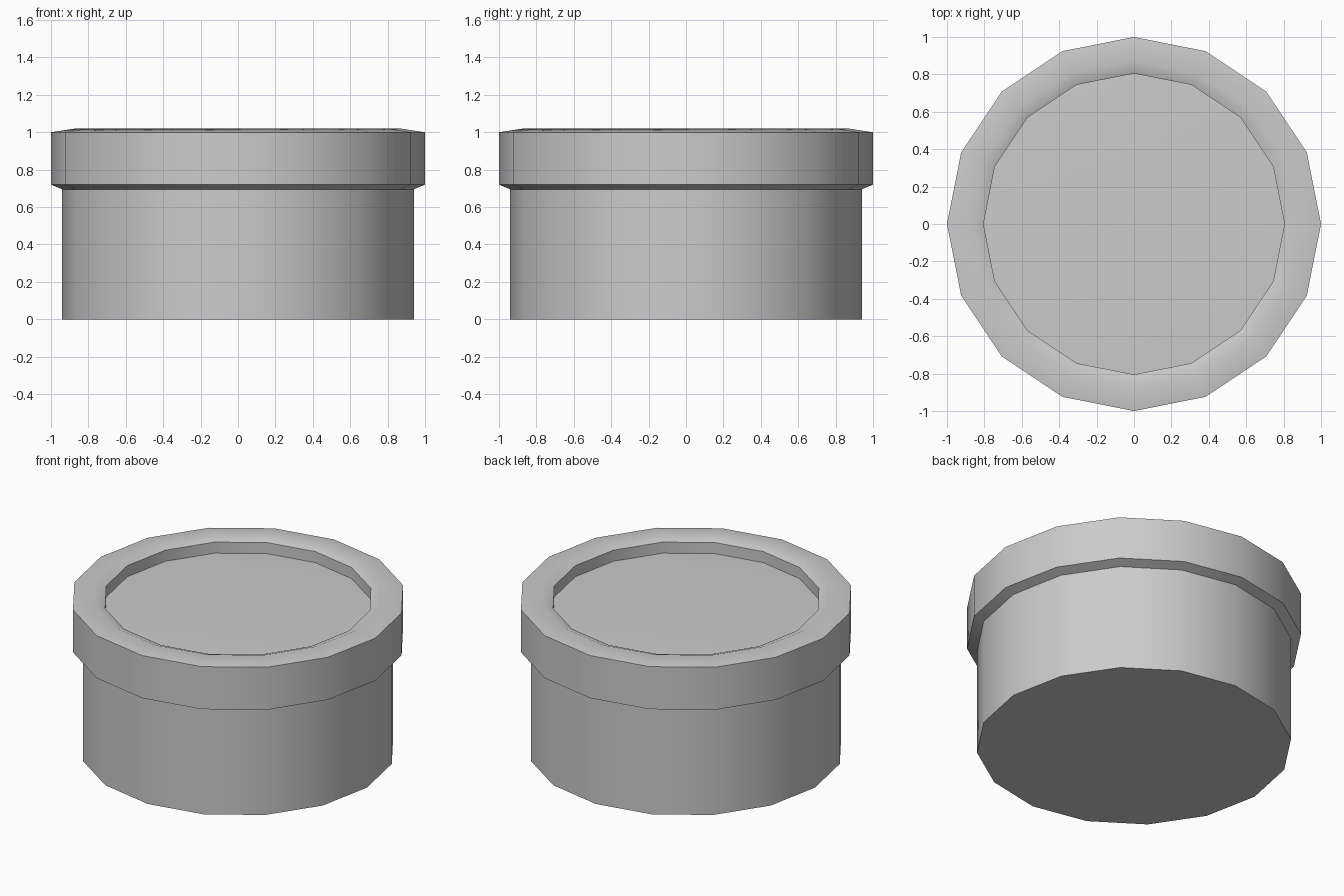
import bpy, bmesh, math

if "Cube" in bpy.data.objects:
    bpy.data.objects.remove(bpy.data.objects["Cube"])

SIDES = 16

# Half profile (radius, z) from the base, around the rim, to the recessed lid floor
PROFILE = [
    (0.94, 0.0), (0.94, 0.695),      # body wall
    (1.0, 0.72), (1.0, 1.0),         # overhanging collar
    (0.87, 1.02), (0.805, 0.995),    # rounded rim
    (0.805, 0.922),                  # recess wall
]
CENTRE_Z = 0.95                      # gently domed lid centre


def ring(bm, r, z):
    return [bm.verts.new((r * math.cos(math.tau * i / SIDES),
                          r * math.sin(math.tau * i / SIDES), z))
            for i in range(SIDES)]


bm = bmesh.new()
rings = [ring(bm, r, z) for r, z in PROFILE]

# Side bands
for low, high in zip(rings, rings[1:]):
    for i in range(SIDES):
        j = (i + 1) % SIDES
        bm.faces.new((low[i], low[j], high[j], high[i]))

# Flat base and domed lid
bm.faces.new(rings[0][::-1])
centre = bm.verts.new((0, 0, CENTRE_Z))
for i in range(SIDES):
    bm.faces.new((rings[-1][i], rings[-1][(i + 1) % SIDES], centre))

bmesh.ops.recalc_face_normals(bm, faces=bm.faces[:])
mesh = bpy.data.meshes.new("round_container")
bm.to_mesh(mesh)
bm.free()

container = bpy.data.objects.new("round_container", mesh)
bpy.context.collection.objects.link(container)

# Smooth shading with sharp rim edges
bpy.context.view_layer.objects.active = container
container.select_set(True)
bpy.ops.object.shade_smooth_by_angle(angle=math.radians(35))
